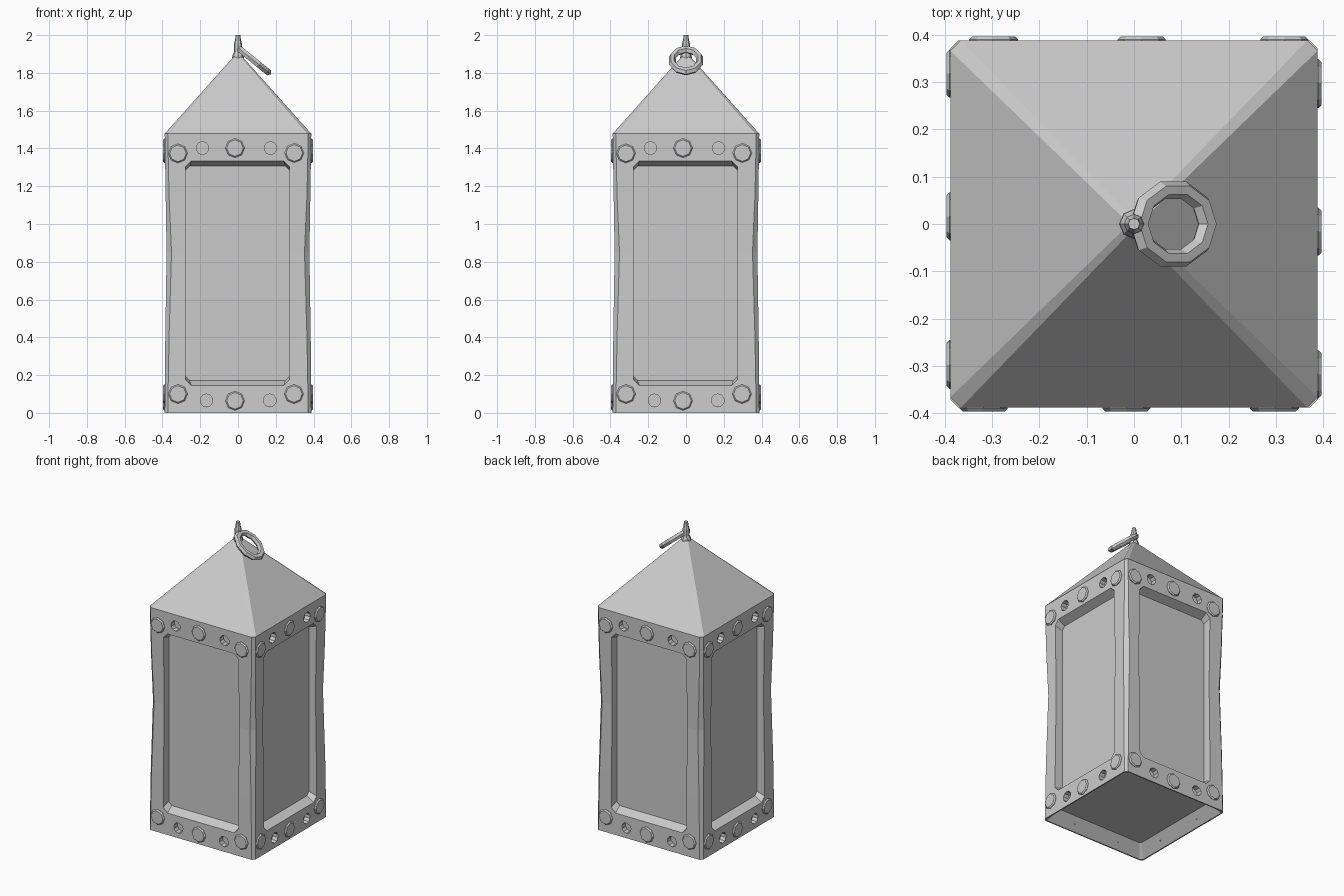
import bpy, bmesh
from math import pi, sin, cos, radians
from mathutils import Vector, Matrix

if "Cube" in bpy.data.objects:
    bpy.data.objects.remove(bpy.data.objects["Cube"])

QUARTERS = [Matrix.Rotation(k * pi / 2, 4, 'Z') for k in range(4)]


def loft(bm, rings, mat=Matrix()):
    """Capped skin through rings with equal point counts."""
    vs = [[bm.verts.new(mat @ Vector(p)) for p in r] for r in rings]
    n = len(vs[0])
    for a, b in zip(vs, vs[1:]):
        for i in range(n):
            bm.faces.new((a[i], a[(i + 1) % n], b[(i + 1) % n], b[i]))
    bm.faces.new(vs[0][::-1])
    bm.faces.new(vs[-1])


def finish(bm, name):
    bmesh.ops.recalc_face_normals(bm, faces=bm.faces)
    me = bpy.data.meshes.new(name)
    bm.to_mesh(me)
    bm.free()
    ob = bpy.data.objects.new(name, me)
    bpy.context.collection.objects.link(ob)
    return ob


def chamfered(x0, x1, y0, y1, c):
    return [(x0 + c, y0), (x1 - c, y0), (x1, y0 + c), (x1, y1 - c),
            (x1 - c, y1), (x0 + c, y1), (x0, y1 - c), (x0, y0 + c)]


def square_ring(h, c, z):
    return [(x, y, z) for x, y in chamfered(-h, h, -h, h, c)]


def wall_disc(u, z, r, d, n):
    """Polygon parallel to the front wall at distance d."""
    return [(u + r * sin(2 * pi * i / n), -d, z + r * cos(2 * pi * i / n)) for i in range(n)]


def wall_frame(d, x0, x1, z0, z1, c):
    return [(x, -d, z) for x, z in chamfered(x0, x1, z0, z1, c)]


# Worn body, slightly waisted along its corners
bm = bmesh.new()
loft(bm, [square_ring(0.388, 0.016, 0), square_ring(0.385, 0.02, 0.4),
          square_ring(0.378, 0.026, 0.85), square_ring(0.383, 0.018, 1.15),
          square_ring(0.388, 0.016, 1.478)])
body = finish(bm, "lantern_body")

# Cutters: windows, rivet holes, hollow underside
bm = bmesh.new()
for q in QUARTERS:
    # slope extended past the wall surface so the opening stays on size
    loft(bm, [wall_frame(0.331, -0.277, 0.272, 0.171, 1.308, 0.022),
              wall_frame(0.387, -0.278, 0.273, 0.145, 1.334, 0.03),
              wall_frame(0.45, -0.278, 0.273, 0.145, 1.334, 0.03)], q)
    for u, z in ((-0.188, 1.402), (0.172, 1.402), (-0.167, 0.066), (0.168, 0.066)):
        loft(bm, [wall_disc(u, z, 0.034, 0.35, 10), wall_disc(u, z, 0.034, 0.45, 10)], q)
loft(bm, [square_ring(0.38, 0.016, -0.05), square_ring(0.38, 0.016, 0.0),
          square_ring(0.32, 0.01, 0.07)])
cutter = finish(bm, "body_cutter")
cutter.hide_render = True
mod = body.modifiers.new("cut", 'BOOLEAN')
mod.operation = 'DIFFERENCE'
mod.solver = 'EXACT'
mod.object = cutter
bpy.context.view_layer.objects.active = body
bpy.ops.object.modifier_apply(modifier=mod.name)
bpy.data.objects.remove(cutter)

# Pyramid roof with chamfered hips
bm = bmesh.new()
loft(bm, [square_ring(0.388, 0.022, 1.478), square_ring(0.024, 0.01, 1.885)])
finish(bm, "roof")

# Octagonal bolt heads
bm = bmesh.new()
for q in QUARTERS:
    for u, z in ((-0.318, 1.374), (-0.016, 1.402), (0.298, 1.376),
                 (-0.318, 0.1), (-0.016, 0.064), (0.296, 0.1)):
        loft(bm, [wall_disc(u, z, 0.051, 0.375, 8), wall_disc(u, z, 0.051, 0.39, 8),
                  wall_disc(u, z, 0.044, 0.397, 8)], q)
finish(bm, "bolts")

# Finial post
bm = bmesh.new()
loft(bm, [[(r * cos(i * pi / 4), r * sin(i * pi / 4), z) for i in range(8)]
          for r, z in ((0.032, 1.865), (0.03, 1.893), (0.022, 1.91), (0.021, 1.955),
                       (0.016, 1.972), (0.012, 2.0))])
finish(bm, "finial")

# Tilted carrying ring
bpy.ops.mesh.primitive_torus_add(major_segments=10, minor_segments=6,
                                 major_radius=0.075, minor_radius=0.019,
                                 location=(0.083, 0, 1.866),
                                 rotation=(0, radians(39), 0))
ring = bpy.context.object
ring.name = "carry_ring"
ring.scale = (1.24, 1, 1)
